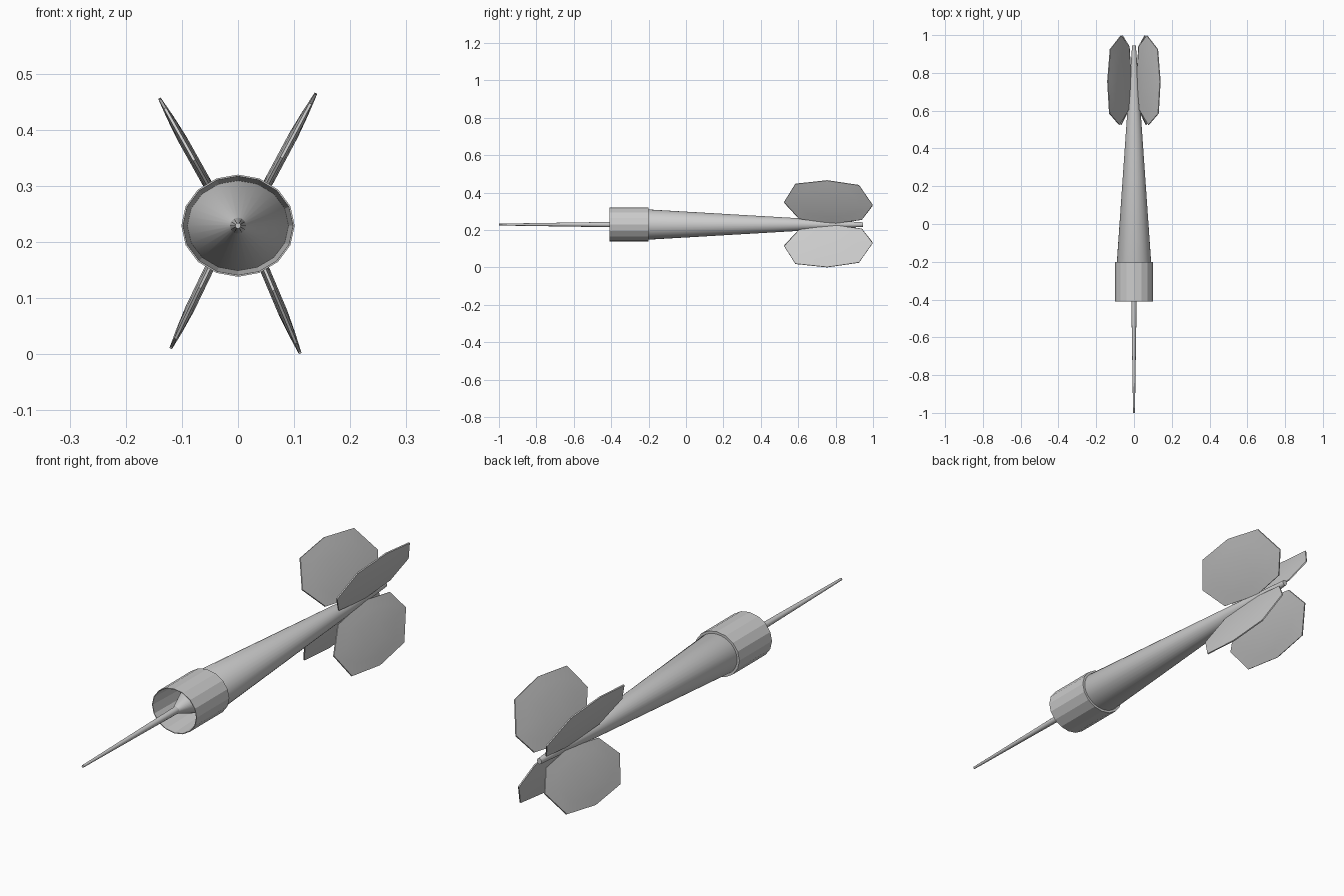
import bpy, bmesh, math
from mathutils import Vector

if "Cube" in bpy.data.objects:
    bpy.data.objects.remove(bpy.data.objects["Cube"])

AXIS_Z = 0.229


def finish(name, bm, angle):
    bmesh.ops.recalc_face_normals(bm, faces=bm.faces)
    me = bpy.data.meshes.new(name)
    bm.to_mesh(me)
    bm.free()
    ob = bpy.data.objects.new(name, me)
    bpy.context.collection.objects.link(ob)
    if angle:
        bpy.ops.object.select_all(action='DESELECT')
        ob.select_set(True)
        bpy.context.view_layer.objects.active = ob
        bpy.ops.object.shade_smooth_by_angle(angle=math.radians(angle))
    return ob


def lathe(name, profile, sides, closed=False, angle=35):
    """Elliptical rings along y; profile rows are (y, x radius, z radius)."""
    bm = bmesh.new()
    rings = []
    for y, rx, rz in profile:
        rings.append([bm.verts.new((rx * math.cos(t), y, AXIS_Z + rz * math.sin(t)))
                      for t in (2 * math.pi * i / sides for i in range(sides))])
    pairs = list(zip(rings, rings[1:]))
    if closed:
        pairs.append((rings[-1], rings[0]))
    else:
        bm.faces.new(rings[0])
        bm.faces.new(rings[-1])
    for a, b in pairs:
        for i in range(sides):
            j = (i + 1) % sides
            bm.faces.new((a[i], a[j], b[j], b[i]))
    return finish(name, bm, angle)


# Needle point
lathe("needle", [(-1.0, 0.005, 0.005), (-0.41, 0.014, 0.014), (-0.38, 0.015, 0.015)], 12)

# Tapered shaft with the cone hidden inside the collar
lathe("shaft", [(-0.40, 0.014, 0.014), (-0.205, 0.091, 0.081),
                (0.6, 0.035, 0.034), (0.945, 0.010, 0.012)], 32)

# Faceted hollow collar
lathe("collar", [(-0.41, 0.101, 0.091), (-0.20, 0.101, 0.091),
                 (-0.20, 0.090, 0.080), (-0.41, 0.098, 0.088)], 16, closed=True, angle=0)

# Fin outline: (y, fraction of the span from root to tip)
OUTLINE = [(0.525, 0.50), (0.585, 0.92), (0.755, 1.0), (0.925, 0.89),
           (0.998, 0.43), (0.94, 0.09), (0.79, 0.0), (0.605, 0.11)]


def fin(name, tip_x, tip_z):
    sx = math.copysign(1, tip_x)
    root = Vector((sx * 0.016, 0, 0.235 if tip_z > AXIS_Z else 0.226))
    span = Vector((tip_x, 0, tip_z)) - root
    normal = span.cross(Vector((0, 1, 0))).normalized()
    cy, cs = 0.76, 0.5
    bm = bmesh.new()
    rims = []
    for side in (1, -1):
        rings = []
        # Thin rim swelling to a lens shape in the middle
        for scale, thick in ((1.0, 0.0025), (0.7, 0.006), (0.35, 0.0085)):
            ring = []
            for y, s in OUTLINE:
                p = root + span * (cs + (s - cs) * scale) + normal * side * thick
                p.y += cy + (y - cy) * scale
                ring.append(bm.verts.new(p))
            rings.append(ring)
        for a, b in zip(rings, rings[1:]):
            for i in range(8):
                j = (i + 1) % 8
                bm.faces.new((a[i], a[j], b[j], b[i]))
        bm.faces.new(rings[-1])
        rims.append(rings[0])
    a, b = rims
    for i in range(8):
        j = (i + 1) % 8
        bm.faces.new((a[i], a[j], b[j], b[i]))
    finish(name, bm, 35)


# Four flight fins
fin("fin_upper_right", 0.139, 0.465)
fin("fin_upper_left", -0.140, 0.456)
fin("fin_lower_right", 0.111, 0.001)
fin("fin_lower_left", -0.120, 0.010)
